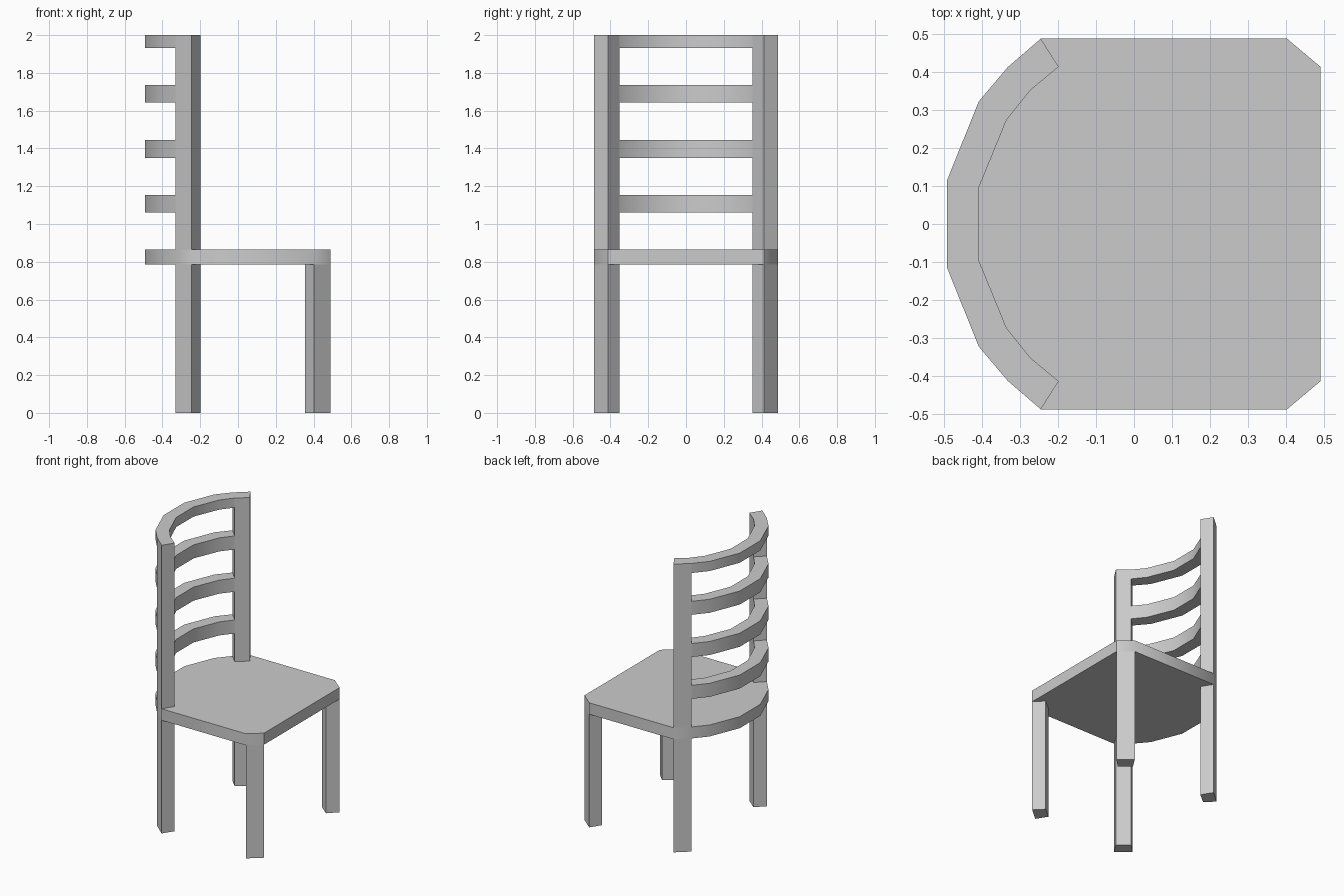
import bpy, bmesh, math

if "Cube" in bpy.data.objects:
    bpy.data.objects.remove(bpy.data.objects["Cube"])

SEAT_BOTTOM, SEAT_TOP, TOP = 0.785, 0.865, 2.0

# Half of the curved back, from the centre out to the post (y > 0)
OUTER = [(-0.492, 0.113), (-0.408, 0.322), (-0.332, 0.412)]
INNER = [(-0.408, 0.095), (-0.335, 0.273), (-0.272, 0.352)]
POST = [(-0.332, 0.412), (-0.245, 0.487), (-0.198, 0.413), (-0.272, 0.352)]
FRONT_LEG = [(0.49, 0.413), (0.402, 0.487), (0.355, 0.413), (0.43, 0.352)]


def flip(points):
    return [(x, -y) for x, y in points]


def mirrored(points):
    """Continue a half outline across y = 0 to the other side."""
    return flip(points[::-1]) + points


def prism(name, outline, z0, z1):
    """Extrude a flat outline from z0 to z1."""
    bm = bmesh.new()
    face = bm.faces.new([bm.verts.new((x, y, z0)) for x, y in outline])
    top = bmesh.ops.extrude_face_region(bm, geom=[face], use_keep_orig=True)
    moved = [v for v in top["geom"] if isinstance(v, bmesh.types.BMVert)]
    bmesh.ops.translate(bm, verts=moved, vec=(0, 0, z1 - z0))
    bmesh.ops.recalc_face_normals(bm, faces=bm.faces)
    mesh = bpy.data.meshes.new(name)
    bm.to_mesh(mesh)
    bm.free()
    obj = bpy.data.objects.new(name, mesh)
    bpy.context.collection.objects.link(obj)
    bpy.ops.object.select_all(action='DESELECT')
    obj.select_set(True)
    bpy.context.view_layer.objects.active = obj
    bpy.ops.object.shade_smooth_by_angle(angle=math.radians(45))
    return obj


# Seat with rounded back and clipped front corners
prism("seat", mirrored(OUTER + [POST[1], FRONT_LEG[1], FRONT_LEG[0]]),
      SEAT_BOTTOM, SEAT_TOP)

# Legs and back posts on both sides
for side, fn in (("left", list), ("right", flip)):
    prism(f"front_leg_{side}", fn(FRONT_LEG), 0, SEAT_BOTTOM)
    prism(f"back_leg_{side}", fn(POST), 0, SEAT_BOTTOM)
    prism(f"back_post_{side}", fn(POST), SEAT_TOP, TOP)

# Curved slats and top rail between the posts
curve = mirrored(OUTER) + mirrored(INNER)[::-1]
for i, z in enumerate((1.06, 1.35, 1.643)):
    prism(f"back_slat_{i + 1}", curve, z, z + 0.094)
prism("top_rail", curve, 1.933, TOP)
